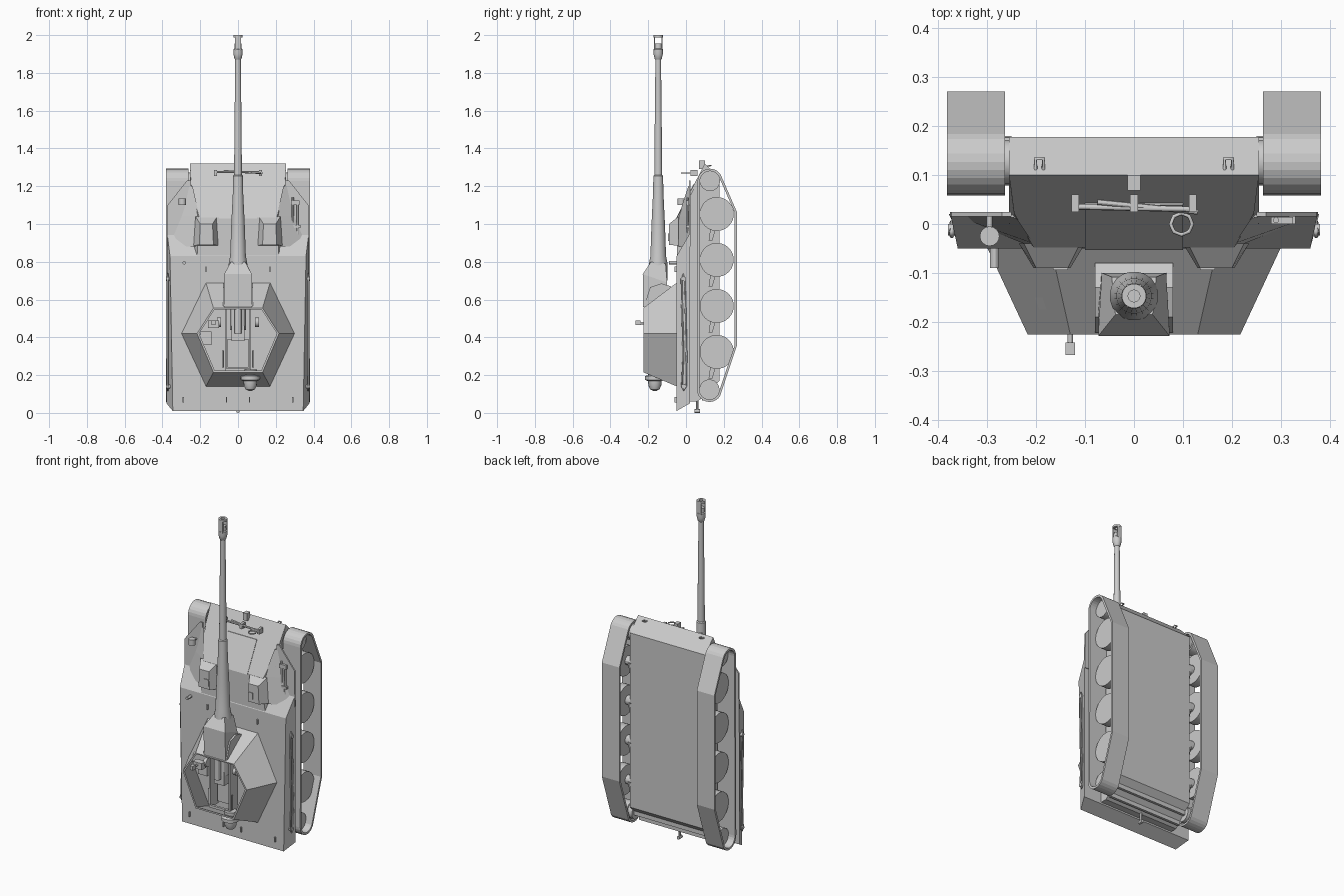
import bpy, bmesh
from math import sin, cos, pi, radians
from mathutils import Vector

if "Cube" in bpy.data.objects:
    bpy.data.objects.remove(bpy.data.objects["Cube"])

round_parts = []


def loft(name, rings, caps=True, loop=False):
    """Skin a list of equal-length point rings."""
    bm = bmesh.new()
    vs = [[bm.verts.new(p) for p in r] for r in rings]
    n = len(rings[0])
    for a, b in list(zip(vs, vs[1:])) + ([(vs[-1], vs[0])] if loop else []):
        for i in range(n):
            bm.faces.new((a[i], a[(i + 1) % n], b[(i + 1) % n], b[i]))
    if caps and not loop:
        bm.faces.new(vs[0])
        bm.faces.new(vs[-1])
    bmesh.ops.recalc_face_normals(bm, faces=bm.faces)
    me = bpy.data.meshes.new(name)
    bm.to_mesh(me)
    bm.free()
    ob = bpy.data.objects.new(name, me)
    bpy.context.collection.objects.link(ob)
    return ob


def box(name, x0, x1, y0, y1, z0, z1):
    q = [(x0, y0), (x1, y0), (x1, y1), (x0, y1)]
    return loft(name, [[(x, y, z) for x, y in q] for z in (z0, z1)])


def side_prism(name, yz, x0, x1):
    return loft(name, [[(x, y, z) for y, z in yz] for x in (x0, x1)])


def at_y(xz, y):
    return [(x, y, z) for x, z in xz]


def lathe(name, base, axis, profile, n=20, loop=False):
    """Revolve (radius, distance) pairs about an axis."""
    d = Vector(axis).normalized()
    u = d.orthogonal().normalized()
    v = d.cross(u)
    rings = [[Vector(base) + d * h + (u * cos(2 * pi * i / n) + v * sin(2 * pi * i / n)) * r
              for i in range(n)] for r, h in profile]
    ob = loft(name, rings, loop=loop)
    round_parts.append(ob)
    return ob


def rod(name, p, q, r, n=12):
    d = Vector(q) - Vector(p)
    return lathe(name, p, d, [(r, 0), (r, d.length)], n)


def wire(name, pts, r, closed=False):
    cu = bpy.data.curves.new(name, 'CURVE')
    cu.dimensions = '3D'
    cu.bevel_depth = r
    cu.bevel_resolution = 1
    sp = cu.splines.new('POLY')
    sp.points.add(len(pts) - 1)
    for k, p in zip(sp.points, pts):
        k.co = (*p, 1)
    sp.use_cyclic_u = closed
    ob = bpy.data.objects.new(name, cu)
    bpy.context.collection.objects.link(ob)


# lower hull and upper hull with sloped front
side_prism("lower_hull", [(0.0, 0.06), (0.06, 0.06), (0.10, 0.09), (0.178, 0.17),
                          (0.178, 1.24), (0.1, 1.32), (0.0, 1.1)], -0.255, 0.255)
loft("front_hull", [at_y([(-.255, .5), (.255, .5), (.255, 1.32), (-.255, 1.32)], .1),
                    at_y([(-.255, .5), (.255, .5), (.245, 1.17), (-.245, 1.17)], .022),
                    at_y([(-.235, .5), (.235, .5), (.205, 1.035), (-.205, 1.035)], -.048)])
loft("superstructure", [at_y([(-.378, .05), (.378, .05), (.375, .95), (-.375, .95)], .02),
                        at_y([(-.345, .01), (.345, .01), (.36, .83), (-.36, .83)], -.05)])
loft("glacis_hatch", [[(s * .1, y + d, z) for s, y, z in
                       ((-1, -.047, 1.03), (1, -.047, 1.03), (1, .045, 1.21), (-1, .045, 1.21))]
                      for d in (.02, -.006)])

# running gear on both sides
front, rear = (0.127, 1.227), (0.124, 0.124)


def track_loop(t):
    r = .066 - t
    pts = [(front[0] + r * cos(a), front[1] + r * sin(a))
           for a in (radians(180 - 15 * i) for i in range(11))]
    pts += [(.271 - t, 1.06), (.271 - t, .36)]
    pts += [(rear[0] + r * cos(a), rear[1] + r * sin(a))
            for a in (radians(-30 - 15 * i) for i in range(11))]
    return pts


for s, side in ((-1, "left"), (1, "right")):
    loops = [[(s * x, y, z) for y, z in track_loop(t)]
             for x, t in ((.263, 0), (.382, 0), (.382, .013), (.263, .013))]
    loft(side + "_track", loops, loop=True)
    for i, z in enumerate((1.053, .81, .566, .323)):
        lathe(f"{side}_road_wheel_{i}", (s * .29, .163, z), (s, 0, 0), [(.09, 0), (.09, .05)], 28)
        rod(f"{side}_axle_{i}", (s * .24, .15, z), (s * .295, .15, z), .028)
        side_prism(f"{side}_swing_arm_{i}", [(.12, z - .14), (.14, z - .14), (.18, z), (.14, z)],
                   s * .25, s * .27)
    for n, (y, z) in (("drive", front), ("idler", rear)):
        lathe(f"{side}_{n}_wheel", (s * .25, y, z), (s, 0, 0),
              [(.045, 0), (.045, .03), (.053, .032), (.053, .088)], 24)
    # fender with cut corner and inner slope
    f = [(s * .25, .88), (s * .376, .88), (s * .373, 1.10), (s * .27, 1.23), (s * .25, 1.23)]
    loft(side + "_fender", [at_y(f, .024), at_y(f, .015)])
    loft(side + "_fender_slope", [[(s * .225, -.04, .88), (s * .25, .02, .88), (s * .37, .018, .88)],
                                  [(s * .205, -.04, 1.04), (s * .25, .02, 1.04), (s * .30, .016, 1.04)],
                                  [(s * .24, .012, 1.2), (s * .25, .02, 1.2), (s * .27, .017, 1.2)]])
    # driver hood and vision block
    loft(side + "_hood", [at_y([(s * .1, .885), (s * .235, .885), (s * .225, 1.04), (s * .11, 1.04)], -.04),
                          at_y([(s * .13, .89), (s * .205, .89), (s * .2, 1.0), (s * .135, 1.0)], -.09)])
    box(side + "_hood_block", s * .135, s * .165, -.094, -.06, .91, .95)
    # tow cable loop along the side wall
    cab = [(s * .372, y, z) for y, z in ((-.022, .14), (-.012, .12), (0, .14), (.003, .3), (-.004, .6),
                                         (-.008, .71), (-.015, .735), (-.024, .71), (-.022, .6), (-.014, .3))]
    wire(side + "_tow_cable", cab, .005, True)
    for z in (.14, .71):
        rod(f"{side}_cable_clamp_{z}", (s * .35, -.012, z), (s * .38, -.012, z), .012)
    # shackles on the lower front plate
    wire(side + "_shackle", [(s * .193 + dx, y, z) for dx, y, z in
                             ((-.008, .107, 1.305), (-.008, .133, 1.31), (.008, .133, 1.31),
                              (.008, .107, 1.305))], .004)
    for i, (x, z) in enumerate(((.17, .76), (.29, .07), (.06, .07))):
        box(f"{side}_deck_lug_{i}", s * x - .003, s * x + .003, -.06, -.045, z - .015, z + .015)

# open-topped six-sided turret
base = [(-.30, .42), (-.17, .69), (.17, .69), (.30, .42), (.17, .14), (-.17, .14)]
rim = [(-.217, .42), (-.13, .555), (.13, .555), (.217, .42), (.13, .215), (-.13, .215)]


def shrink(p, k):
    return [(x * k, .42 + (z - .42) * k) for x, z in p]


loft("turret_walls", [at_y(base, -.048), at_y(rim, -.226), at_y(shrink(rim, .95), -.226),
                      at_y(shrink(base, .95), -.048)], loop=True)

# mantlet, cheek block and gun
loft("mantlet", [[(-x, y0, z), (x, y0, z), (x * k, y1, z2), (-x * k, y1, z2)] for x, k, y0, y1, z, z2 in
                 ((.073, 1, -.227, -.1, .56, .56), (.073, .9, -.229, -.1, .735, .69),
                  (.038, 1.2, -.185, -.108, .8, .79))])
side_prism("gun_cheek", [(-.222, .565), (-.19, .665), (-.13, .685), (-.08, .67), (-.08, .565)], -.08, .08)
G = (0, -.147, 0)
lathe("gun_barrel", G, (0, 0, 1), [(.05, .7), (.05, .79), (.042, .83), (.036, 1.0), (.028, 1.16), (.026, 1.255),
                                   (.021, 1.26), (.019, 1.5), (.015, 1.87), (.019, 1.875), (.025, 1.90),
                                   (.025, 1.925), (.02, 1.93), (.018, 1.955), (.012, 1.955)], 20)
lathe("muzzle_ring", G, (0, 0, 1), [(.012, 1.988), (.025, 1.988), (.025, 2.0), (.012, 2.0)], 20, True)
for s in (-1, 1):
    box("muzzle_bar", -.015, .015, -.147 + s * .017, -.147 + s * .023, 1.92, 1.99)

# breech and fighting compartment fittings
box("breech_block", -.035, .035, -.185, -.11, .38, .46)
rod("recoil_cradle", (0, -.15, .44), (0, -.15, .6), .045)
rod("recuperator", (0, -.2, .42), (0, -.2, .58), .02)
box("loading_tray", -.055, .055, -.12, -.11, .24, .39)
for s in (-1, 1):
    box("recoil_guard", s * .062, s * .07, -.18, -.10, .22, .56)
    rod("guard_post", (s * .08, -.17, .24), (s * .08, -.17, .33), .005)
    rod("elevation_wheel", (s * .09, -.16, .48), (s * .11, -.16, .48), .025, 16)
box("guard_crossbar", -.07, .07, -.18, -.165, .22, .235)
box("gunner_seat", -.2, -.14, -.10, -.08, .36, .43)
box("sight_body", -.16, -.10, -.21, -.17, .45, .49)
rod("sight_post", (-.13, -.19, .475), (-.13, -.25, .475), .006)
box("sight_head", -.14, -.12, -.268, -.242, .465, .49)

# ventilator on the turret rear
lathe("rear_ventilator", (.065, -.165, .23), (0, 0, -1),
      [(.035, 0), (.035, .03), (.052, .035), (.052, .055), (.036, .062), (.034, .085), (.025, .105), (.01, .113)], 16)

# barrel travel lock on the front plate
rod("lock_bar_a", (-.12, .035, 1.275), (.12, .03, 1.275), .006)
rod("lock_bar_b", (-.075, .045, 1.28), (.13, .025, 1.27), .006)
for x in (-.12, 0, .12):
    box("lock_bracket", x - .008, x + .008, .025, .06, 1.255, 1.285)
wire("lock_ring", [(.097 + .022 * cos(i * pi / 4), .022 * sin(i * pi / 4), 1.27)
                   for i in range(8)], .004, True)
box("front_tow_eye", -.013, .013, .068, .1, 1.29, 1.335)

# headlight, antenna base and fender tools
rod("headlight", (-.295, -.025, 1.10), (-.295, -.025, 1.135), .02, 16)
rod("headlight_post", (-.295, .02, 1.12), (-.295, -.02, 1.12), .006)
rod("antenna_base", (-.285, -.045, .795), (-.285, -.09, .795), .009)
for x, z0, z1 in ((.29, .92, 1.14), (.315, .94, 1.1)):
    rod("tool_handle", (x, .008, z0), (x, .008, z1), .006)
box("tool_head", .28, .325, .0, .014, 1.1, 1.125)
box("tool_clamp", .275, .33, .0, .015, .98, .995)

# rear hitch and lower rear ribs
rod("rear_hitch", (0, .06, .075), (0, .06, .012), .007)
rod("hitch_pin", (0, .045, .01), (0, .075, .01), .01)
for i in range(2):
    box("rear_rib", -.25, .25, .085 + i * .045, .1 + i * .045, .065 + i * .045, .1 + i * .045)

# smooth shading on round parts
bpy.ops.object.select_all(action='DESELECT')
for ob in round_parts:
    ob.select_set(True)
    bpy.context.view_layer.objects.active = ob
bpy.ops.object.shade_smooth_by_angle(angle=radians(30))
